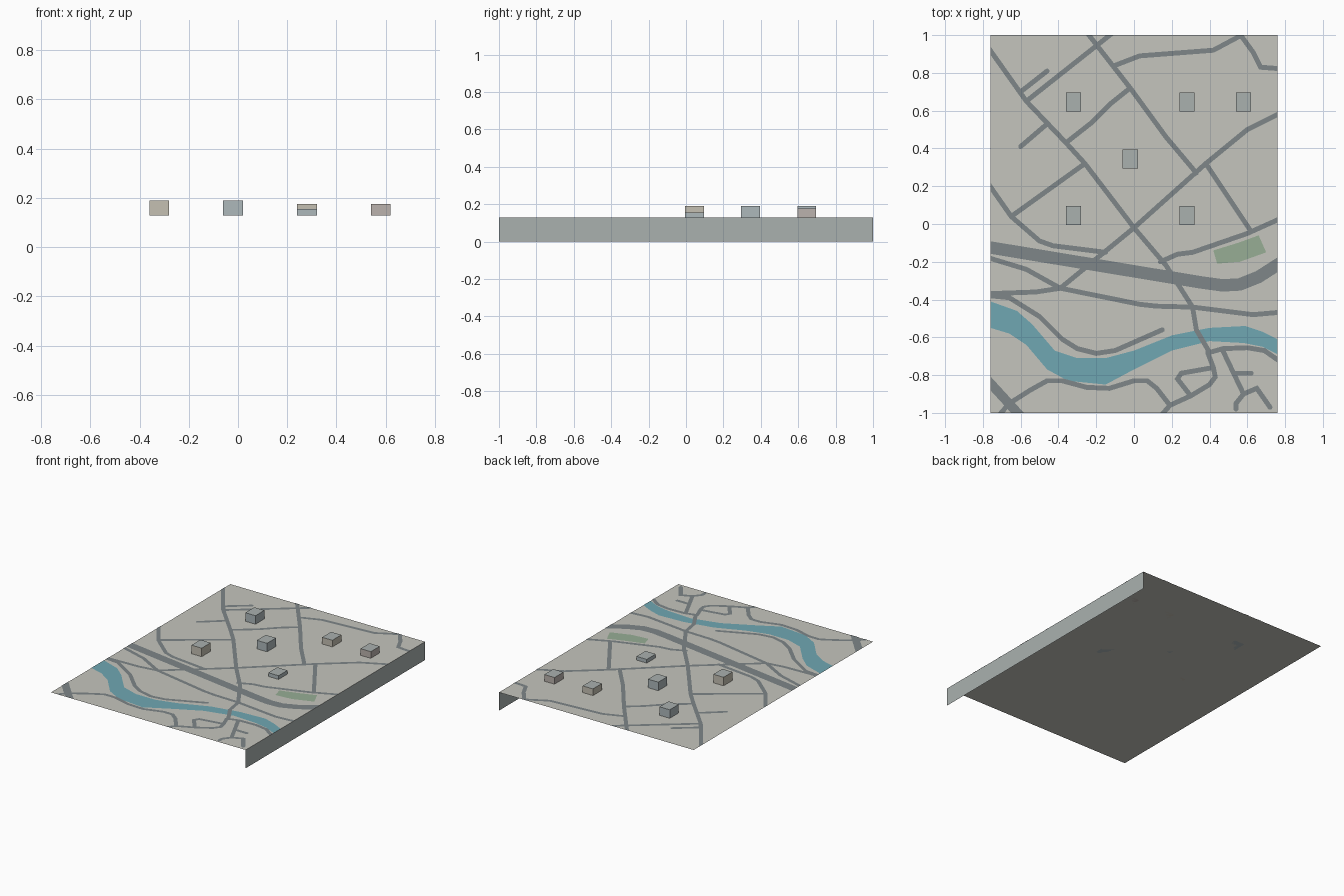
import bpy, bmesh, math
from mathutils import Vector

if "Cube" in bpy.data.objects:
    bpy.data.objects.remove(bpy.data.objects["Cube"])

X, Y, Z = 0.76, 1.0, 0.129        # half width, half length, ground level


def mat(name, c):
    m = bpy.data.materials.new(name)
    m.diffuse_color = (*c, 1)
    m.use_nodes = True
    m.node_tree.nodes["Principled BSDF"].inputs["Base Color"].default_value = m.diffuse_color
    return m


GROUND = mat("ground", (0.56, 0.56, 0.51))
ASPHALT = mat("asphalt", (0.21, 0.24, 0.25))
WATER = mat("water", (0.16, 0.39, 0.45))
GRASS = mat("grass", (0.31, 0.42, 0.30))
ROOF = mat("roof", (0.40, 0.44, 0.43))
BEIGE = mat("beige_wall", (0.56, 0.53, 0.45))
BLUE = mat("blue_grey_wall", (0.42, 0.48, 0.50))
PINK = mat("pink_wall", (0.50, 0.45, 0.42))


def finish(name, bm, *mats):
    me = bpy.data.meshes.new(name)
    bm.to_mesh(me)
    bm.free()
    for m in mats:
        me.materials.append(m)
    ob = bpy.data.objects.new(name, me)
    bpy.context.collection.objects.link(ob)
    return ob


def clip(bm):
    # trim flat overlays at the edge of the base
    for n, d in (((1, 0, 0), X), ((-1, 0, 0), X), ((0, 1, 0), Y), ((0, -1, 0), Y)):
        bmesh.ops.bisect_plane(bm, geom=bm.verts[:] + bm.edges[:] + bm.faces[:],
                               plane_co=Vector(n) * d, plane_no=n, clear_outer=True)


def sheet(name, pts, m):
    bm = bmesh.new()
    bm.faces.new([bm.verts.new(p) for p in pts])
    return finish(name, bm, m)


def bank_strip(name, left, right, z, m):
    bm = bmesh.new()
    a = [bm.verts.new((x, y, z)) for x, y in left]
    b = [bm.verts.new((x, y, z)) for x, y in right]
    for i in range(len(a) - 1):
        bm.faces.new((b[i], b[i + 1], a[i + 1], a[i]))
    bmesh.ops.recalc_face_normals(bm, faces=bm.faces)
    if bm.faces[:][0].normal.z < 0:
        bmesh.ops.reverse_faces(bm, faces=bm.faces)
    return finish(name, bm, m)


def road(name, *pts, w=0.026, z=Z + 0.0015):
    # mitred ribbon with rounded ends
    p = [Vector(q) for q in pts]
    bm = bmesh.new()
    rows = []
    for i, q in enumerate(p):
        d0 = (q - p[i - 1]).normalized() if i else (p[1] - q).normalized()
        d1 = (p[i + 1] - q).normalized() if i < len(p) - 1 else d0
        t = (d0 + d1).normalized()
        n = Vector((-t.y, t.x)) * (w / 2 / max(0.5, t.dot(d0)))
        rows.append([bm.verts.new((*(q + s * n), z)) for s in (-1, 1)])
    for (a, b), (c, d) in zip(rows, rows[1:]):
        bm.faces.new((a, c, d, b))
    for q, t in ((p[0], p[0] - p[1]), (p[-1], p[-1] - p[-2])):
        a0 = math.atan2(t.y, t.x) - math.pi / 2
        bm.faces.new([bm.verts.new((q.x + w / 2 * math.cos(a0 + k * math.pi / 6),
                                    q.y + w / 2 * math.sin(a0 + k * math.pi / 6), z))
                      for k in range(7)])
    clip(bm)
    return finish(name, bm, ASPHALT)


def building(name, x, y, top, wall):
    bm = bmesh.new()
    bmesh.ops.create_cube(bm, size=1)
    for v in bm.verts:
        v.co = (x + v.co.x * 0.08, y + v.co.y * 0.10, top if v.co.z > 0 else Z)
    for f in bm.faces:
        f.material_index = 1 if f.normal.z > 0.5 else 0
    return finish(name, bm, wall, ROOF)


# base sheet and the single skirt wall on the right
sheet("ground", [(-X, -Y, Z), (X, -Y, Z), (X, Y, Z), (-X, Y, Z)], GROUND)
sheet("side_wall", [(X, -Y, 0), (X, Y, 0), (X, Y, Z), (X, -Y, Z)], ROOF)

# river and park
bank_strip("river",
           [(-.76, -.41), (-.62, -.46), (-.54, -.53), (-.42, -.67), (-.3, -.71), (-.15, -.71),
            (0, -.67), (.2, -.59), (.4, -.55), (.59, -.54), (.68, -.57), (.76, -.61)],
           [(-.76, -.55), (-.66, -.58), (-.57, -.64), (-.46, -.77), (-.35, -.83), (-.15, -.85),
            (0, -.77), (.2, -.67), (.4, -.62), (.58, -.63), (.68, -.65), (.76, -.69)],
           Z + 0.0007, WATER)
bank_strip("park", [(.42, -.14), (.55, -.10), (.66, -.06)],
           [(.44, -.21), (.56, -.20), (.70, -.15)], Z + 0.0007, GRASS)

# wide roads
road("highway", (-.8, -.118), (.36, -.31), (.47, -.325), (.56, -.32), (.66, -.28), (.80, -.19), w=0.066)
road("corner_highway", (-.80, -.80), (-.58, -1.04), w=0.05)

# northern streets
road("main_street", (-.27, 1.04), (-.02, .72), (.17, .46), (.33, .27))
road("north_diagonal", (-.09, 1.03), (-.57, .65))
road("west_street", (-.79, .96), (-.57, .65), (-.36, .43), (-.26, .32), (0, -.02),
     (.17, -.22), (.31, -.44), (.33, -.56), (.40, -.68))
road("stub_north", (-.60, .70), (-.46, .81))
road("stub_west", (-.46, .53), (-.60, .41))
road("link_street", (-.36, .43), (-.22, .54), (-.12, .64), (-.02, .72))
road("north_east_street", (-.10, .84), (.03, .89), (.42, .92), (.57, 1.0))
road("corner_street", (.55, 1.02), (.63, .91), (.67, .83), (.80, .82))
road("cross_street", (.80, .60), (.60, .50), (.38, .32), (0, -.02), (-.39, -.34),
     (-.52, -.36), (-.80, -.37))
road("east_street", (.38, .32), (.62, -.04))
road("park_street", (.80, .04), (.60, -.05), (.31, -.15), (.23, -.16), (.14, -.20))
road("west_link", (-.26, .32), (-.65, .04))
road("west_curve", (-.79, .24), (-.65, .04), (-.50, -.09), (-.43, -.115), (-.15, -.15))

# southern streets
road("south_street", (-.80, -.17), (-.57, -.24), (-.39, -.34), (.03, -.425), (.12, -.435),
     (.31, -.44), (.63, -.48), (.80, -.465))
road("river_street", (-.76, -.38), (-.66, -.39), (-.5, -.49), (-.38, -.61), (-.3, -.66),
     (-.2, -.685), (-.1, -.67), (.15, -.56))
road("south_bank_street", (-.73, -1.03), (-.66, -.95), (-.55, -.88), (-.46, -.83), (-.38, -.83),
     (-.25, -.865), (-.13, -.87), (0, -.83), (.07, -.83), (.12, -.87), (.19, -.96))
road("estate_loop", (.13, -1.03), (.19, -.96), (.30, -.91), (.40, -.85), (.43, -.81),
     (.42, -.76), (.39, -.68))
road("estate_side", (.42, -.76), (.25, -.79), (.23, -.82), (.30, -.91))
road("east_bank_street", (.40, -.68), (.47, -.66), (.60, -.655), (.69, -.67), (.79, -.74))
road("estate_spine", (.47, -.67), (.58, -.90), (.54, -.95), (.54, -.98))
road("estate_stub", (.53, -.79), (.62, -.79))
road("estate_branch", (.58, -.90), (.65, -.87), (.72, -.97))

# buildings
for i, b in enumerate([(-.32, .645, .189, BLUE), (.28, .645, .176, BEIGE), (.58, .645, .176, PINK),
                       (-.02, .345, .189, BLUE), (-.32, .045, .189, BEIGE), (.28, .045, .155, BLUE)]):
    building(f"building_{i + 1}", *b)
